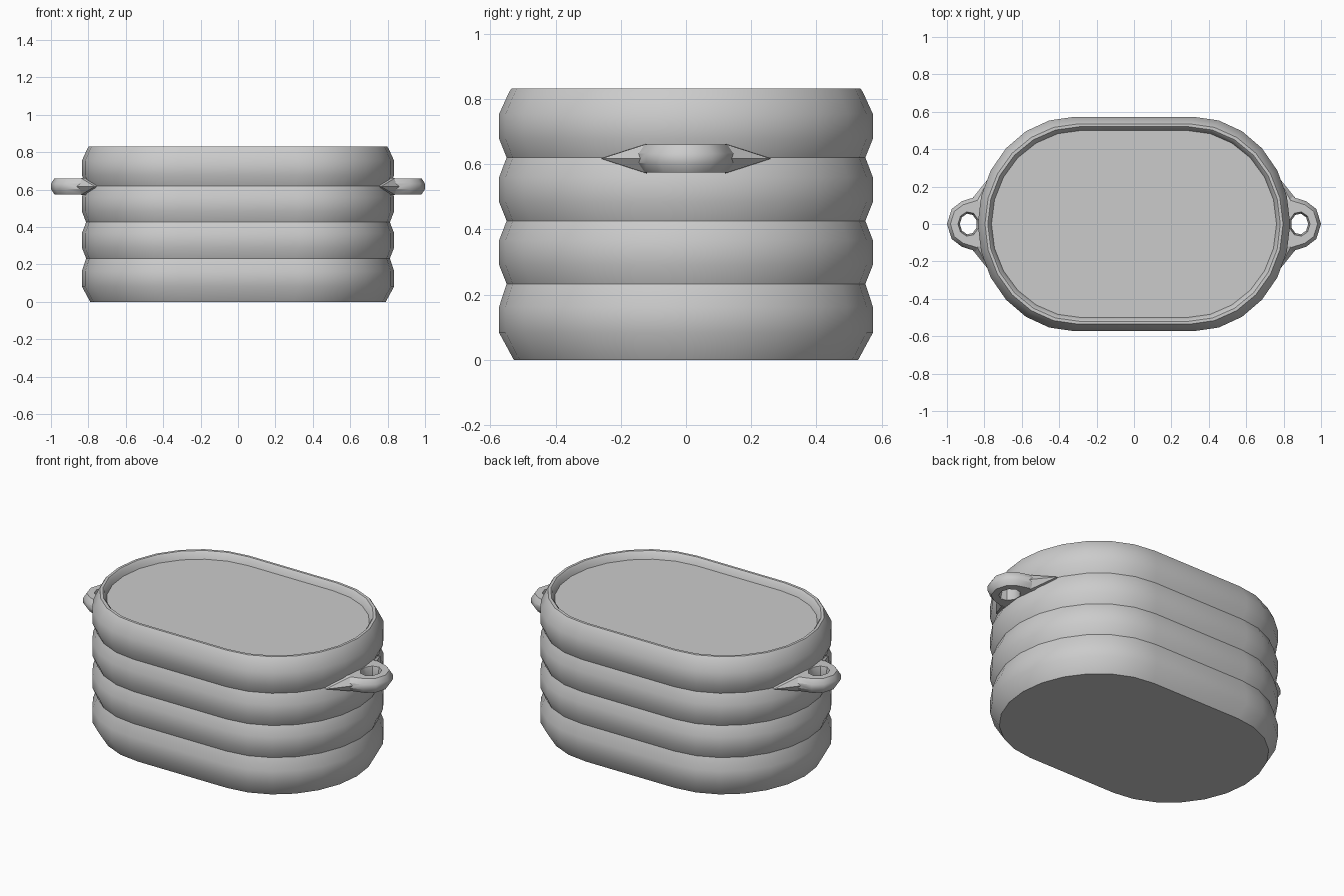
import bpy, bmesh, math

cube = bpy.data.objects.get("Cube")
if cube:
    bpy.data.objects.remove(cube, do_unlink=True)

grey = bpy.data.materials.new("plain grey")
grey.use_nodes = True
COLOUR = (0.6, 0.6, 0.6, 1)
grey.diffuse_color = COLOUR
grey.node_tree.nodes["Principled BSDF"].inputs["Base Color"].default_value = COLOUR


def finish(bm, name, angle):
    bmesh.ops.recalc_face_normals(bm, faces=bm.faces)
    mesh = bpy.data.meshes.new(name)
    bm.to_mesh(mesh)
    bm.free()
    mesh.materials.append(grey)
    obj = bpy.data.objects.new(name, mesh)
    bpy.context.collection.objects.link(obj)
    bpy.ops.object.select_all(action='DESELECT')
    obj.select_set(True)
    bpy.context.view_layer.objects.active = obj
    bpy.ops.object.shade_smooth_by_angle(angle=math.radians(angle))
    return obj


def bridge(bm, a, b):
    for i in range(len(a)):
        j = (i + 1) % len(a)
        bm.faces.new((a[i], a[j], b[j], b[i]))


def oval(bm, inset, z, steps=12):
    """Ring with straight sides and rounded ends, inset from the widest outline."""
    half = 0.32 - inset * 0.5
    rx, ry = 0.835 - inset - half, 0.573 - inset
    ring = []
    for side in (1, -1):
        for i in range(steps + 1):
            a = math.pi * (i / steps - 0.5)
            ring.append(bm.verts.new((side * (half + rx * math.cos(a)),
                                      side * ry * math.sin(a), z)))
    return ring


# Ribbed body: (inset, height) up the outside, over the rim and down to the floor
bm = bmesh.new()
profile = [(0.045, 0), (0, 0.083), (0, 0.163)]
for groove in (0.233, 0.426, 0.62):
    profile += [(0.023, groove), (0, groove + 0.058), (0, groove + 0.134)]
profile += [(0.03, 0.82), (0.038, 0.832), (0.053, 0.832), (0.062, 0.822), (0.073, 0.79)]
rings = [oval(bm, inset, z) for inset, z in profile]
for low, high in zip(rings, rings[1:]):
    bridge(bm, low, high)
bm.faces.new(rings[0])
bm.faces.new(rings[-1])
finish(bm, "ribbed_body", 32)

# Side lugs with an eyelet, blended into the upper groove
CX, MID = 0.885, 0.617
half_outline = [(1.0, 0), (0.975, 0.08), (0.92, 0.122), (0.83, 0.15), (0.74, 0.16)]
outline = [(x, -y) for x, y in half_outline[:0:-1]] + half_outline


def lug_ring(bm, side, scale, z):
    return [bm.verts.new((side * (CX + (x - CX) * scale), y * scale, z))
            for x, y in outline]


def eye_ring(bm, side, rx, ry, z):
    angles = [math.radians(40 * i) for i in range(-4, 5)]
    return [bm.verts.new((side * (CX + rx * math.cos(a)), ry * math.sin(a), z))
            for a in angles]


for side, label in ((1, "left"), (-1, "right")):
    bm = bmesh.new()
    loops = [lug_ring(bm, side, 0.84, 0.575), lug_ring(bm, side, 1, 0.603),
             lug_ring(bm, side, 1, 0.632), lug_ring(bm, side, 0.84, 0.66),
             eye_ring(bm, side, 0.056, 0.066, 0.66),
             eye_ring(bm, side, 0.046, 0.056, MID),
             eye_ring(bm, side, 0.056, 0.066, 0.575)]
    for i, loop in enumerate(loops):
        bridge(bm, loop, loops[(i + 1) % len(loops)])
    finish(bm, label + "_lug", 35)

    # Tapered webs running from the lug along the groove
    for end, place in ((-1, "front"), (1, "back")):
        bm = bmesh.new()
        points = [(0.87, 0.13, MID), (0.765, 0.26, MID), (0.7, 0.2, MID)]
        for dz in (-0.045, 0.045):
            points += [(0.84, 0.12, MID + dz), (0.74, 0.13, MID + dz)]
        for x, y, z in points:
            bm.verts.new((side * x, end * y, z))
        bmesh.ops.convex_hull(bm, input=bm.verts)
        finish(bm, f"{label}_{place}_web", 35)
